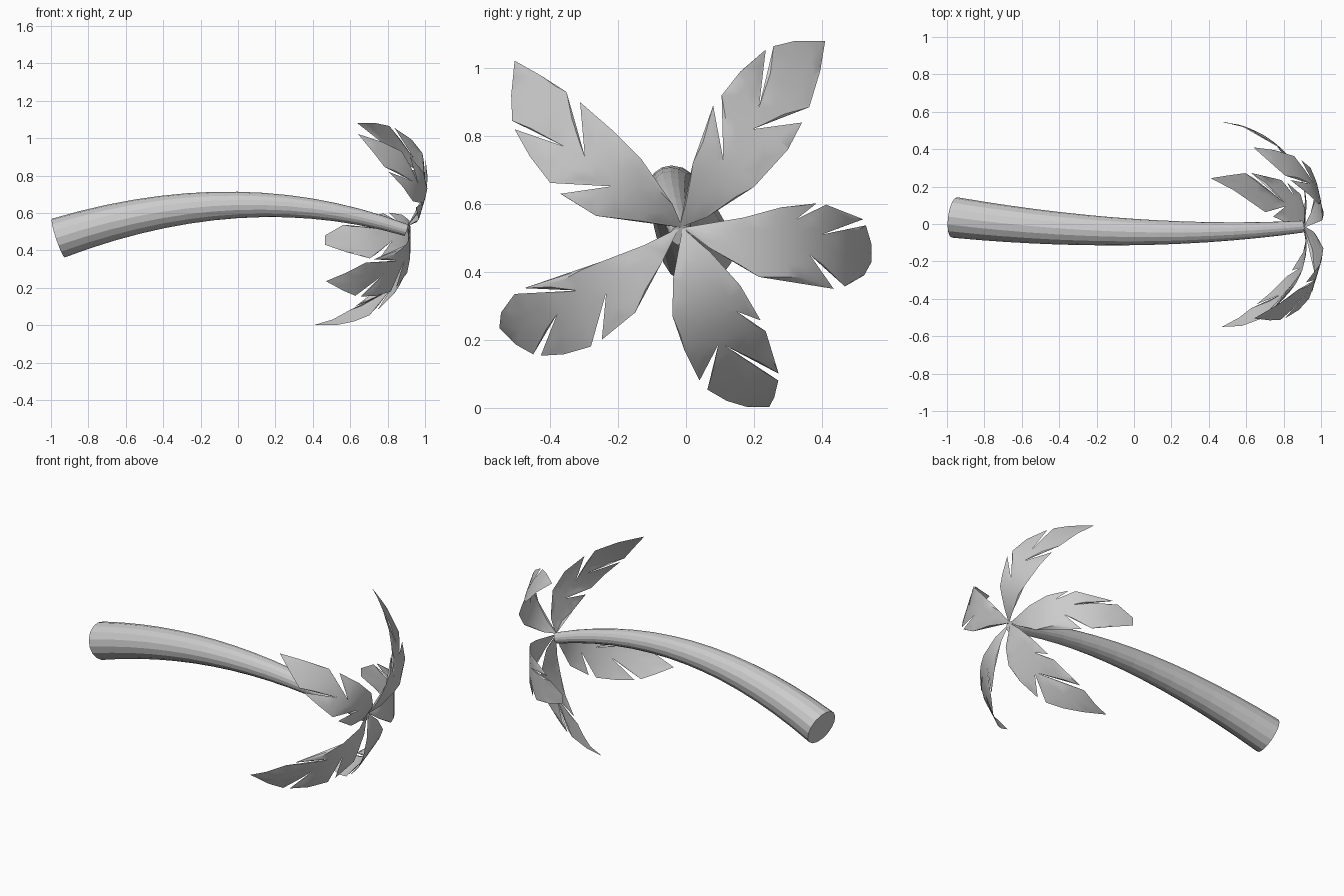
import bpy, bmesh, math
from mathutils import Vector
from mathutils.geometry import delaunay_2d_cdt

if "Cube" in bpy.data.objects:
    bpy.data.objects.remove(bpy.data.objects["Cube"])

grey = bpy.data.materials.new("plain grey")
grey.diffuse_color = (0.6, 0.6, 0.6, 1)
grey.use_nodes = True
grey.node_tree.nodes["Principled BSDF"].inputs["Base Color"].default_value = grey.diffuse_color


def finish(bm, name, smooth):
    mesh = bpy.data.meshes.new(name)
    bm.to_mesh(mesh)
    bm.free()
    mesh.materials.append(grey)
    ob = bpy.data.objects.new(name, mesh)
    bpy.context.collection.objects.link(ob)
    if smooth:
        bpy.ops.object.select_all(action='DESELECT')
        ob.select_set(True)
        bpy.context.view_layer.objects.active = ob
        bpy.ops.object.shade_smooth_by_angle(angle=math.radians(30))


# Trunk: tapered tube swept along a quadratic arc
BASE, MID, TOP = Vector((-.96, .035, .466)), Vector((0, -.043, .643)), Vector((.9, -.014, .508))
SIDES, RINGS = 16, 14


def arc(t):
    return BASE * (2*t - 1) * (t - 1) + MID * 4 * t * (1 - t) + TOP * t * (2*t - 1)


def trunk():
    bm = bmesh.new()
    rings = []
    for i in range(RINGS + 1):
        t = i / RINGS
        tangent = (arc(t + .01) - arc(t - .01)).normalized()
        side = Vector((0, 0, 1)).cross(tangent).normalized()
        up = tangent.cross(side)
        r = .109 + (.032 - .109) * t
        ring = []
        for k in range(SIDES):
            a = 2 * math.pi * k / SIDES
            ring.append(bm.verts.new(arc(t) + r * (side * math.cos(a) + up * math.sin(a))))
        rings.append(ring)
    for lo, hi in zip(rings, rings[1:]):
        for k in range(SIDES):
            j = (k + 1) % SIDES
            bm.faces.new((lo[k], lo[j], hi[j], hi[k]))
    bm.faces.new(rings[0][::-1])
    bm.faces.new(rings[-1])
    finish(bm, "trunk", False)


# Leaves: notched outlines in the y-z plane, filled with a fine net
# and bent backwards along a curve between a parabola (curl 0) and an ellipse (curl 1)
HUB = Vector((-.015, .525))
STEP = .035


def leaf(name, tip, lean, drop, curl, tilt, outline):
    spine = Vector(tip) - HUB
    length = spine.length
    spine.normalize()
    cross = Vector((-spine.y, spine.x))
    pts = [Vector(p) for p in outline]
    n = len(pts)
    # extra points in rows along and across the spine
    for i in range(1, 21):
        for j in range(-6, 7):
            pts.append(HUB + spine * i * STEP + cross * j * STEP)
    loop = [(i, (i + 1) % n) for i in range(n)]
    verts, _, faces, *_ = delaunay_2d_cdt(pts, loop, [], 1, 1e-5)
    bm = bmesh.new()
    made = []
    for p in verts:
        rel = p - HUB
        s, w = max(0, min(1, rel.dot(spine) / length)), rel.dot(cross)
        sag = (1 - curl) * s * s + curl * (1 - math.sqrt(1 - s * s))
        x = .905 + lean * s - drop * sag + tilt * w * cross.y
        made.append(bm.verts.new((x, p.x, p.y)))
    for f in faces:
        bm.faces.new([made[i] for i in f])
    bmesh.ops.delete(bm, geom=[v for v in bm.verts if not v.link_faces], context='VERTS')
    finish(bm, name, True)


trunk()
leaf("upper_back_leaf", (.41, 1.08), .53, .797, .05, .3, [
    (-.02, .53), (.02, .72), (.08, .89), (.11, .73), (.105, .92), (.16, .99),
    (.235, 1.055), (.215, .885), (.258, 1.065), (.32, 1.08), (.41, 1.08), (.395, .99),
    (.363, .885), (.195, .82), (.342, .84), (.30, .76), (.20, .65), (.06, .56)])
leaf("upper_front_leaf", (-.508, 1.022), .55, .82, .05, .3, [
    (-.01, .53), (-.04, .60), (-.13, .73), (-.22, .82), (-.312, .90), (-.298, .74),
    (-.352, .93), (-.43, .98), (-.505, 1.022), (-.515, .92), (-.512, .845), (-.36, .77),
    (-.505, .82), (-.46, .74), (-.40, .662), (-.22, .652), (-.37, .63), (-.265, .565)])
leaf("back_leaf", (.548, .525), .16, .63, .8, 0, [
    (-.01, .53), (.17, .56), (.28, .59), (.385, .602), (.325, .555), (.413, .598),
    (.522, .555), (.40, .51), (.53, .537), (.547, .48), (.547, .43), (.525, .39),
    (.468, .357), (.365, .45), (.435, .35), (.215, .385), (.07, .47)])
leaf("lower_back_leaf", (.245, .002), .15, .645, .5, 0, [
    (-.01, .53), (.07, .46), (.16, .36), (.22, .257), (.15, .283), (.235, .225),
    (.273, .10), (.115, .183), (.272, .08), (.26, .03), (.245, .002), (.18, .002),
    (.12, .02), (.063, .053), (.095, .185), (.04, .08), (-.005, .17), (-.04, .27),
    (-.038, .38)])
leaf("lower_front_leaf", (-.55, .235), .18, .615, .5, 0, [
    (-.02, .53), (-.12, .48), (-.25, .43), (-.477, .352), (-.32, .345), (-.505, .335),
    (-.545, .28), (-.55, .235), (-.50, .185), (-.45, .157), (-.38, .275), (-.428, .153),
    (-.36, .157), (-.28, .18), (-.235, .34), (-.248, .20), (-.15, .28), (-.07, .43)])
